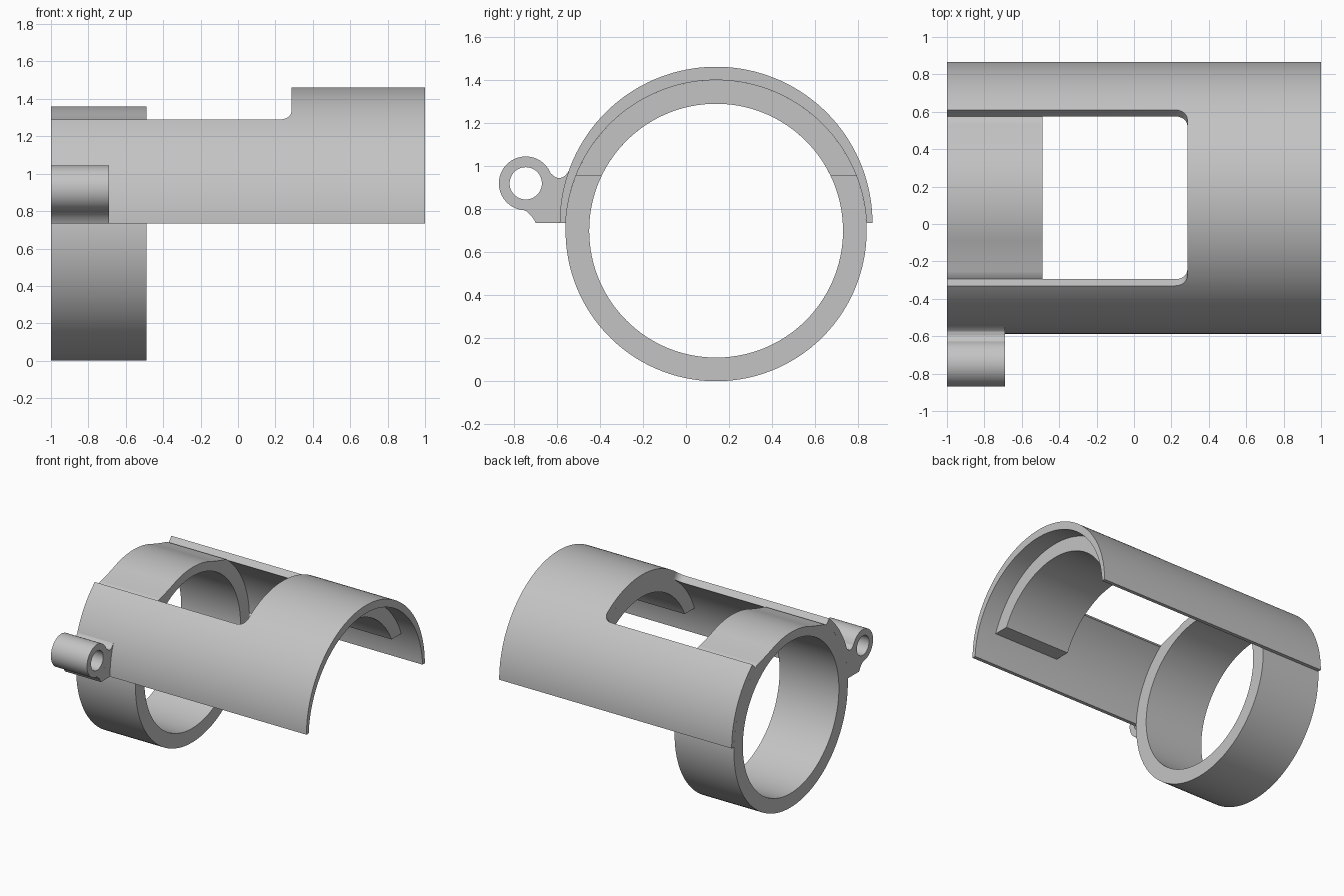
import bpy, bmesh
from math import sin, cos, acos, asin, sqrt, radians, pi

cube = bpy.data.objects.get("Cube")
if cube:
    bpy.data.objects.remove(cube, do_unlink=True)

grey = bpy.data.materials.new("plain_grey")
grey.use_nodes = True
COLOUR = (0.55, 0.55, 0.55, 1)
grey.diffuse_color = COLOUR
grey.node_tree.nodes["Principled BSDF"].inputs["Base Color"].default_value = COLOUR

# Main dimensions
CY, RING_Z, SHELL_Z = 0.14, 0.70, 0.735
R_OUT, R_IN, R_SHELL, R_BUMP = 0.70, 0.59, 0.727, 0.66
LEFT, RIGHT, RING_END, TUBE_END = -1.0, 1.0, -0.49, -0.69
WINDOW_END, RIB_END, CORNER = 0.285, 0.85, 0.065
WINDOW_ANGLE = radians(40.3)
LIP_ANGLE, FLARE_ANGLE = asin(0.415 / R_OUT), radians(20)
RIB_Z = 0.955


def steps(a, b, n):
    return [a + (b - a) * i / n for i in range(n + 1)]


def polar(t, r, z, y=CY):
    """Point (y, z) at angle t from straight up."""
    return (y + r * sin(t), z + r * cos(t))


def section(outer, inner, x0, x1):
    """Four corners: side 0 is outer, 1 right end, 2 inner, 3 left end."""
    return [(x0, *outer), (x1, *outer), (x1, *inner), (x0, *inner)]


def skin(bm, rows, closed=False, caps=(), skip=()):
    loops = [[bm.verts.new(p) for p in row] for row in rows]
    pairs = list(zip(loops, loops[1:]))
    if closed:
        pairs.append((loops[-1], loops[0]))
    for a, b in pairs:
        for k in range(4):
            if k not in skip:
                j = (k + 1) % 4
                bm.faces.new((a[k], a[j], b[j], b[k]))
    for c in caps:
        bm.faces.new(loops[c])


def finish(bm, name):
    bmesh.ops.remove_doubles(bm, verts=bm.verts[:], dist=1e-5)
    bmesh.ops.recalc_face_normals(bm, faces=bm.faces[:])
    mesh = bpy.data.meshes.new(name)
    bm.to_mesh(mesh)
    bm.free()
    mesh.materials.append(grey)
    obj = bpy.data.objects.new(name, mesh)
    bpy.context.collection.objects.link(obj)
    bpy.ops.object.select_all(action='DESELECT')
    obj.select_set(True)
    bpy.context.view_layer.objects.active = obj
    bpy.ops.object.shade_smooth_by_angle(angle=radians(25))
    return obj


# Clamp ring, thinned on top between two flared lips
def ring_radius(t):
    a = abs(t)
    if a >= LIP_ANGLE - 1e-6:
        return R_OUT
    f = max(0, (a - FLARE_ANGLE) / (LIP_ANGLE - FLARE_ANGLE))
    return R_BUMP + (R_OUT - R_BUMP) * f * f


angles = (steps(-LIP_ANGLE, LIP_ANGLE, 40)[:-1]
          + steps(LIP_ANGLE, 2 * pi - LIP_ANGLE, 96)[:-1])
bm = bmesh.new()
skin(bm, [section(polar(t, ring_radius(t), RING_Z), polar(t, R_IN, RING_Z),
                  LEFT, RING_END) for t in angles], closed=True)
finish(bm, "clamp_ring")


# Half shell, thicker at the crown, with a round-cornered window
def shell_row(t, x0, x1):
    drop = SHELL_Z - RING_Z
    inner = sqrt(R_OUT ** 2 - (drop * sin(t)) ** 2) - drop * cos(t)
    return section(polar(t, R_SHELL, SHELL_Z), polar(t, inner, SHELL_Z), x0, x1)


corner_angle = CORNER / R_SHELL
bend_x = WINDOW_END - CORNER
flat_angle = WINDOW_ANGLE - corner_angle


def window_edge(t):
    s = max(0, abs(t) - flat_angle) / corner_angle
    return bend_x + CORNER * sqrt(max(0, 1 - s * s))


bm = bmesh.new()
for side in (-1, 1):
    flank = steps(side * pi / 2, side * WINDOW_ANGLE, 28)
    skin(bm, [shell_row(t, LEFT, bend_x) for t in flank], caps=(0, -1), skip=(1,))
    skin(bm, [shell_row(t, bend_x, RIGHT) for t in flank], caps=(0,), skip=(3,))
bend = [flat_angle + corner_angle * sin(a) for a in steps(0, pi / 2, 8)]
arch = [-t for t in reversed(bend)] + steps(-flat_angle, flat_angle, 40)[1:-1] + bend
skin(bm, [shell_row(t, window_edge(t), RIGHT) for t in arch])
finish(bm, "half_shell")

# Inner rib under the crown, ending on level ledges
out_end = acos((RIB_Z - RING_Z) / R_OUT)
in_end = acos((RIB_Z - RING_Z) / R_IN)
bm = bmesh.new()
skin(bm, [section(polar(u * out_end, R_OUT, RING_Z), polar(u * in_end, R_IN, RING_Z),
                  WINDOW_END, RIB_END) for u in steps(-1, 1, 60)], caps=(0, -1))
finish(bm, "inner_rib")

# Hinge tube
TUBE_Y, TUBE_Z, TUBE_R, HOLE_R = -0.745, 0.92, 0.125, 0.075
bm = bmesh.new()
skin(bm, [section(polar(t, TUBE_R, TUBE_Z, TUBE_Y), polar(t, HOLE_R, TUBE_Z, TUBE_Y),
                  LEFT, TUBE_END) for t in steps(0, 2 * pi, 64)[:-1]], closed=True)
finish(bm, "hinge_tube")

# Hinge bracket filling the space between tube and shell
shell_side = [polar(a, R_SHELL, SHELL_Z) for a in steps(-pi / 2, radians(-70.5), 8)]
top_fillet = [(-0.56, 0.957), (-0.575, 0.947), (-0.595, 0.944), (-0.612, 0.952)]
tube_side = [polar(a, TUBE_R, TUBE_Z, TUBE_Y)
             for a in steps(radians(68), radians(203), 20)]
low_fillet = [(-0.767, 0.802), (-0.742, 0.790), (-0.718, 0.768), (-0.703, 0.745),
              (-0.698, SHELL_Z)]
bm = bmesh.new()
face = bm.faces.new([bm.verts.new((LEFT, y, z))
                     for y, z in shell_side + top_fillet + tube_side + low_fillet])
grown = bmesh.ops.extrude_face_region(bm, geom=[face], use_keep_orig=True)
bmesh.ops.translate(bm, vec=(TUBE_END - LEFT, 0, 0),
                    verts=[g for g in grown["geom"] if isinstance(g, bmesh.types.BMVert)])
finish(bm, "hinge_bracket")
